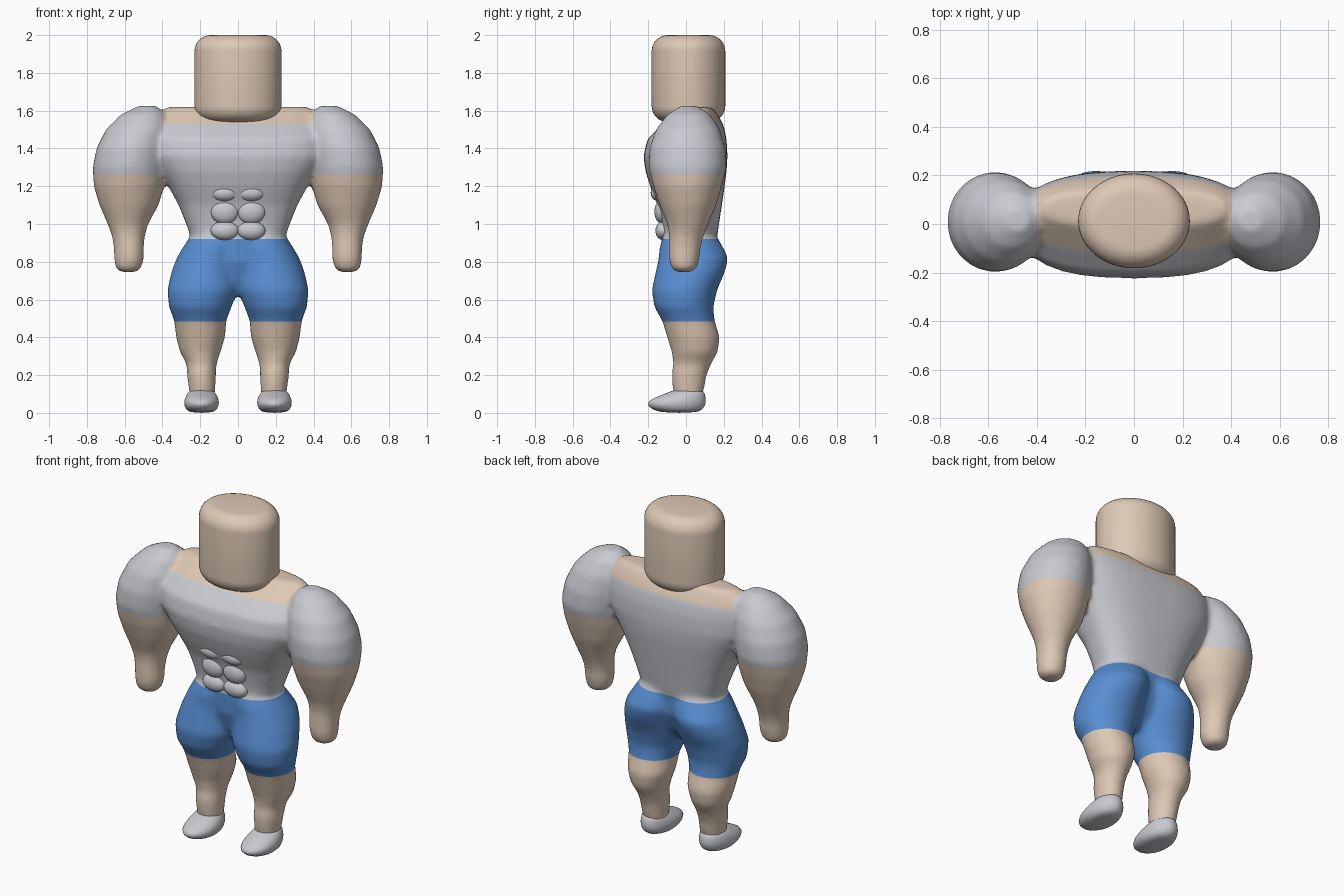
import bpy
import bmesh
import math
from mathutils import Matrix, Vector

cube = bpy.data.objects.get("Cube")
if cube:
    bpy.data.objects.remove(cube)


def make_material(name, rgb):
    mat = bpy.data.materials.new(name)
    mat.use_nodes = True
    colour = (*rgb, 1)
    mat.diffuse_color = colour
    mat.node_tree.nodes["Principled BSDF"].inputs["Base Color"].default_value = colour
    return mat


skin = make_material("skin", (0.73, 0.58, 0.46))
grey = make_material("grey cloth", (0.58, 0.59, 0.63))
blue = make_material("blue shorts", (0.098, 0.27, 0.645))
SKIN, GREY, BLUE = range(3)


def loft(bm, rings, side=1, power=2, count=32):
    """Closed tube through level rings: height, centre x, half width, front y, back y."""
    loops = []
    for z, cx, rx, front, back in rings:
        loop = []
        for i in range(count):
            a = math.tau * i / count
            c, s = math.cos(a), math.sin(a)
            x = math.copysign(abs(c) ** (2 / power), c) * rx
            y = math.copysign(abs(s) ** (2 / power), s) * (back - front) / 2
            loop.append(bm.verts.new((side * (cx + x), (front + back) / 2 + y, z)))
        loops.append(loop)
    for low, high in zip(loops, loops[1:]):
        for i in range(count):
            j = (i + 1) % count
            bm.faces.new((low[i], low[j], high[j], high[i]))
    bm.faces.new(loops[0][::-1])
    bm.faces.new(loops[-1])
    bmesh.ops.recalc_face_normals(bm, faces=bm.faces)


def make_object(name, bm, *materials):
    mesh = bpy.data.meshes.new(name)
    bm.to_mesh(mesh)
    bm.free()
    for mat in materials:
        mesh.materials.append(mat)
    mesh.shade_smooth()
    obj = bpy.data.objects.new(name, mesh)
    bpy.context.collection.objects.link(obj)
    return obj


# Profiles from bottom to top
torso = [
    (0.86, 0, 0.22, -0.11, 0.14), (0.93, 0, 0.25, -0.125, 0.165),
    (1.0, 0, 0.275, -0.13, 0.175), (1.1, 0, 0.315, -0.15, 0.19),
    (1.2, 0, 0.37, -0.19, 0.205), (1.28, 0, 0.42, -0.215, 0.215),
    (1.36, 0, 0.47, -0.225, 0.22), (1.45, 0, 0.48, -0.205, 0.215),
    (1.52, 0, 0.46, -0.13, 0.2), (1.57, 0, 0.43, -0.07, 0.175),
    (1.62, 0, 0.38, -0.01, 0.14),
]
pelvis = [
    (0.62, 0, 0.1, -0.05, 0.05), (0.7, 0, 0.2, -0.1, 0.12),
    (0.8, 0, 0.24, -0.13, 0.16), (0.95, 0, 0.24, -0.13, 0.16),
]
arm = [
    (0.745, 0.58, 0.045, -0.055, 0.035), (0.77, 0.58, 0.07, -0.08, 0.06),
    (0.82, 0.577, 0.08, -0.092, 0.072), (0.88, 0.578, 0.08, -0.092, 0.078),
    (0.94, 0.58, 0.088, -0.09, 0.095), (1.0, 0.583, 0.108, -0.1, 0.12),
    (1.1, 0.577, 0.157, -0.14, 0.16), (1.2, 0.577, 0.187, -0.175, 0.19),
    (1.3, 0.575, 0.195, -0.198, 0.215), (1.4, 0.56, 0.19, -0.195, 0.21),
    (1.5, 0.53, 0.17, -0.16, 0.18), (1.58, 0.5, 0.12, -0.1, 0.13),
    (1.625, 0.48, 0.05, -0.03, 0.06),
]
leg = [
    (0.03, 0.19, 0.06, -0.05, 0.07), (0.12, 0.19, 0.07, -0.07, 0.095),
    (0.2, 0.193, 0.077, -0.077, 0.11), (0.26, 0.193, 0.08, -0.068, 0.135),
    (0.32, 0.2, 0.107, -0.075, 0.168), (0.4, 0.198, 0.13, -0.1, 0.18),
    (0.49, 0.2, 0.139, -0.127, 0.152), (0.56, 0.2, 0.166, -0.168, 0.145),
    (0.65, 0.187, 0.188, -0.182, 0.165), (0.75, 0.175, 0.177, -0.16, 0.208),
    (0.82, 0.155, 0.17, -0.145, 0.225), (0.88, 0.13, 0.16, -0.14, 0.195),
    (0.94, 0.11, 0.14, -0.12, 0.16),
]
shoe = [
    (0, 0.193, 0.06, -0.13, 0.06), (0.02, 0.193, 0.085, -0.185, 0.092),
    (0.052, 0.193, 0.095, -0.215, 0.107), (0.08, 0.193, 0.088, -0.17, 0.105),
    (0.105, 0.193, 0.074, -0.1, 0.1), (0.125, 0.193, 0.06, -0.06, 0.085),
]

# Body: overlapping volumes fused into one smooth skin
bm = bmesh.new()
loft(bm, torso, power=2.6)
loft(bm, pelvis)
for side in (-1, 1):
    loft(bm, arm, side)
    loft(bm, leg, side)
body = make_object("body", bm, skin, grey, blue)
fuse = body.modifiers.new("Fuse", 'REMESH')
fuse.mode = 'VOXEL'
fuse.voxel_size = 0.014
relax = body.modifiers.new("Relax", 'SMOOTH')
relax.factor = 0.5
relax.iterations = 12
fused = bpy.data.meshes.new_from_object(
    body.evaluated_get(bpy.context.evaluated_depsgraph_get()))
body.modifiers.clear()

# Clothing borders: cut clean edges, then colour by region
WAIST, HEM, SLEEVE, COLLAR = 0.92, 0.485, 1.26, 1.53
INNER_ARM, STRAP = 0.385, 0.4
bm = bmesh.new()
bm.from_mesh(fused)
cuts = [((0, 0, z), (0, 0, 1)) for z in (WAIST, HEM, SLEEVE, COLLAR)]
cuts += [((x, 0, 0), (1, 0, 0)) for x in (-STRAP, STRAP)]
for point, normal in cuts:
    bmesh.ops.bisect_plane(bm, geom=bm.verts[:] + bm.edges[:] + bm.faces[:],
                           plane_co=point, plane_no=normal, dist=0.0005)
for face in bm.faces:
    centre = face.calc_center_median()
    x, z = abs(centre.x), centre.z
    if x > INNER_ARM and z < SLEEVE:
        face.material_index = SKIN
    elif z > COLLAR and x < STRAP:
        face.material_index = SKIN
    elif z > WAIST:
        face.material_index = GREY
    else:
        face.material_index = BLUE if z > HEM else SKIN
    face.smooth = True
bm.to_mesh(body.data)
bm.free()
bpy.data.meshes.remove(fused)

# Abdominal muscles: three rows of soft pads
bm = bmesh.new()
for z, depth, height in ((1.165, -0.145, 0.045), (1.065, -0.125, 0.065), (0.965, -0.12, 0.05)):
    for x in (-0.07, 0.07):
        place = Matrix.Translation(Vector((x, depth, z)))
        size = Matrix.Diagonal((0.075, 0.042, height, 1))
        bmesh.ops.create_uvsphere(bm, u_segments=24, v_segments=16, radius=1,
                                  matrix=place @ size)
make_object("abdominal_muscles", bm, grey)

# Shoes
for name, side in (("right_shoe", -1), ("left_shoe", 1)):
    bm = bmesh.new()
    loft(bm, shoe, side)
    obj = make_object(name, bm, grey)
    obj.modifiers.new("Round", 'SUBSURF').levels = 1

# Head: oval cylinder with rounded rims
bm = bmesh.new()
bmesh.ops.create_cone(bm, cap_ends=True, segments=64, radius1=1, radius2=1, depth=1,
                      matrix=Matrix.Translation((0, 0.013, 1.77))
                      @ Matrix.Diagonal((0.23, 0.195, 0.46, 1)))
rims = [e for e in bm.edges if abs(e.verts[0].co.z - e.verts[1].co.z) < 0.01]
bmesh.ops.bevel(bm, geom=rims, offset=0.085, segments=8, profile=0.5, affect='EDGES')
make_object("head", bm, skin)
